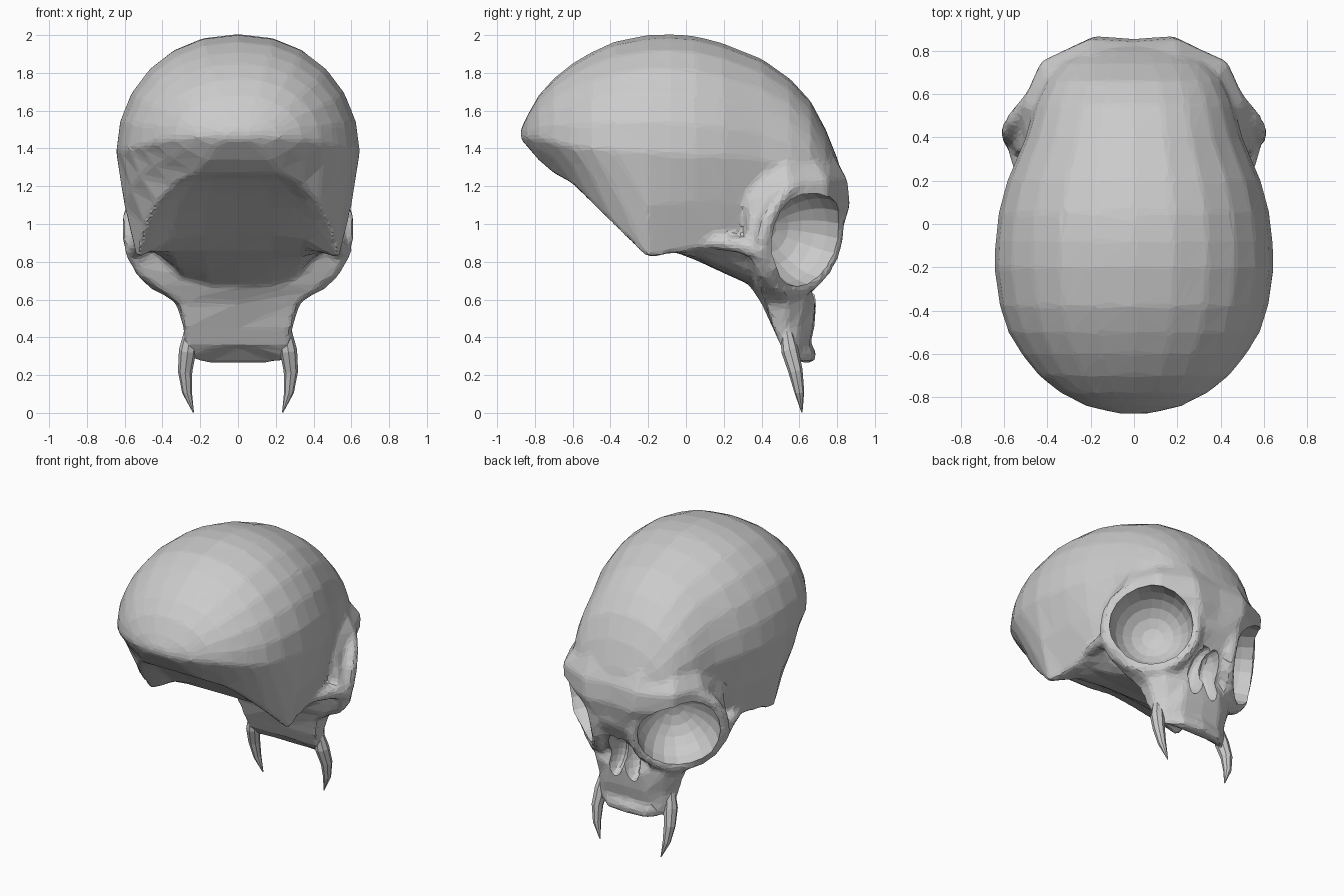
import bpy, bmesh, math
from mathutils import Vector, Matrix

if "Cube" in bpy.data.objects:
    bpy.data.objects.remove(bpy.data.objects["Cube"])


def loft(bm, rings):
    """Closed skin through equal-length rings of points."""
    vs = [[bm.verts.new(p) for p in r] for r in rings]
    n = len(rings[0])
    fs = []
    for a, b in zip(vs, vs[1:]):
        for i in range(n):
            j = (i + 1) % n
            fs.append(bm.faces.new((a[i], a[j], b[j], b[i])))
    fs.append(bm.faces.new(vs[0][::-1]))
    fs.append(bm.faces.new(vs[-1]))
    bmesh.ops.recalc_face_normals(bm, faces=fs)


def mirrored(half):
    """Half outline from midline to midline, completed across x = 0."""
    return half + [Vector((-p[0], p[1], p[2])) for p in half[-2:0:-1]]


def tube(bm, path, side, n=8):
    """Tapered tube along (x, y, z, radius) points."""
    pts = [Vector((side * p[0], p[1], p[2])) for p in path]
    rings = []
    for i, p in enumerate(pts):
        d = (pts[min(i + 1, len(pts) - 1)] - pts[max(i - 1, 0)]).normalized()
        u = d.cross(Vector((1, 0, 0.01))).normalized()
        v = d.cross(u)
        rings.append([p + path[i][3] * (u * math.cos(2 * math.pi * k / n) + v * math.sin(2 * math.pi * k / n))
                      for k in range(n)])
    loft(bm, rings)


def ellipsoid(bm, centre, basis, radii):
    m = Matrix.Translation(centre) @ basis.to_4x4() @ Matrix.Diagonal((*radii, 1))
    bmesh.ops.create_uvsphere(bm, u_segments=20, v_segments=12, radius=1, matrix=m)


def finish(bm, name):
    me = bpy.data.meshes.new(name)
    bm.to_mesh(me)
    bm.free()
    ob = bpy.data.objects.new(name, me)
    bpy.context.collection.objects.link(ob)
    return ob


def socket_frame(s):
    """Centre and axes (across, up, outward) of an eye socket."""
    c = Vector((s * 0.36, 0.60, 0.93))
    d = Vector((s * 0.67, 0.74, -0.2)).normalized()
    u = Vector((0, 0, 1)).cross(d).normalized()
    up = d.cross(u)
    return c, u, up, d


bm = bmesh.new()

# cranium: y, top z, widest z, half width, base half width, base side z, base middle z
stations = [
    (-0.875, 1.50, 1.47, .08, .05, 1.45, 1.45), (-0.84, 1.575, 1.46, .22, .12, 1.41, 1.41),
    (-0.78, 1.68, 1.45, .34, .17, 1.34, 1.34), (-0.7, 1.77, 1.43, .44, .22, 1.27, 1.27),
    (-0.6, 1.85, 1.41, .52, .34, 1.21, 1.24), (-0.5, 1.91, 1.40, .58, .43, 1.11, 1.18),
    (-0.38, 1.965, 1.39, .62, .49, .99, 1.09), (-0.2, 2.0, 1.38, .645, .535, .815, .95),
    (-0.08, 2.005, 1.37, .64, .51, .845, .86), (0.05, 1.995, 1.36, .625, .50, .87, .81),
    (0.2, 1.955, 1.36, .585, .48, .87, .74), (0.4, 1.875, 1.34, .50, .41, .85, .65),
    (0.55, 1.77, 1.3, .46, .36, .85, .68), (0.66, 1.65, 1.28, .41, .30, .85, .75),
    (0.74, 1.5, 1.25, .34, .2, .88, .84), (0.8, 1.35, 1.2, .25, .12, .92, .9),
    (0.83, 1.25, 1.15, .12, .08, .96, .96)]
rings = []
for y, T, W, w, wb, B, Bc in stations:
    half = []
    for k in range(7):
        a = k * math.pi / 12
        half.append(Vector((w * math.sin(a) ** .92, y, W + (T - W) * math.cos(a))))
    half += [Vector((w + (wb - w) * .4, y, W + (B - W) * .5)), Vector((wb, y, B)),
             Vector((wb * .86, y, B + (Bc - B) * .3)), Vector((wb * .68, y, B + (Bc - B) * .75)),
             Vector((wb * .35, y, B + (Bc - B) * .95)), Vector((0, y, Bc))]
    rings.append(mirrored(half))
loft(bm, rings)

# face: z, front y, then (x, y) of front corner, cheek front, cheek side, cheek back, and back y
levels = [
    (1.38, .77, .2, .77, .36, .66, .44, .52, .42, .4, .3),
    (1.23, .84, .2, .855, .43, .75, .52, .55, .49, .34, .3),
    (1.10, .855, .18, .868, .42, .75, .54, .5, .53, .33, .28),
    (0.92, .815, .1, .815, .36, .68, .58, .46, .56, .32, .28),
    (0.76, .73, .09, .72, .3, .65, .55, .47, .54, .37, .3),
    (0.67, .67, .1, .66, .29, .62, .46, .49, .44, .39, .34),
    (0.58, .69, .13, .685, .26, .63, .33, .54, .31, .42, .4),
    (0.45, .68, .15, .67, .25, .6, .29, .53, .28, .46, .46),
    (0.36, .66, .15, .65, .24, .6, .29, .55, .27, .5, .5),
    (0.31, .69, .15, .67, .22, .61, .28, .56, .26, .52, .51),
    (0.265, .68, .15, .66, .2, .61, .26, .57, .24, .54, .525)]
rings = []
for z, yf, x1, y1, x2, y2, x3, y3, x4, y4, yb in levels:
    zb = max(z, .36 - (.31 - z) * .2) if z < .36 else z  # arched palate
    rings.append(mirrored([Vector(p) for p in (
        (0, yf, z + .01), (x1, y1, z), (x2, y2, z), (x3, y3, z), (x4, y4, (z + zb) / 2), (0, yb, zb))]))
loft(bm, rings)

# eye socket rims and cheek arches
for s in (1, -1):
    c, u, up, d = socket_frame(s)
    grid = []
    for i in range(18):
        a = 2 * math.pi * i / 18
        radial = u * math.cos(a) + up * math.sin(a)
        mid = c + radial * .287
        grid.append([bm.verts.new(mid + .045 * (radial * math.cos(t) + d * math.sin(t)))
                     for t in [k * math.pi / 3 for k in range(6)]])
    fs = [bm.faces.new((grid[i][j], grid[(i + 1) % 18][j], grid[(i + 1) % 18][(j + 1) % 6], grid[i][(j + 1) % 6]))
          for i in range(18) for j in range(6)]
    bmesh.ops.recalc_face_normals(bm, faces=fs)
    tube(bm, [(.55, .42, .85, .055), (.52, .28, .89, .045), (.47, .08, .91, .035)], s)
skull = finish(bm, "skull")

# cutters: eye bowls, nasal opening with its central ridge, hollows beside the jaw
bm = bmesh.new()
for s in (1, -1):
    c, u, up, d = socket_frame(s)
    basis = Matrix((u, up, d)).transposed()
    ellipsoid(bm, c + d * .03, basis, (.267, .26, .27))
cutter = finish(bm, "socket_cutter")
noses = []
for s in (1, -1):
    bm = bmesh.new()
    ellipsoid(bm, Vector((s * .053, .735, .67)), Matrix.Rotation(-s * .15, 3, 'Y'), (.066, .15, .17))
    ellipsoid(bm, Vector((s * .335, .63, .49)), Matrix.Identity(3), (.07, .05, .12))
    noses.append(finish(bm, "nose_cutter"))

# fuse the bone, carve it, and reduce it to flat facets
m = skull.modifiers.new("fuse", 'REMESH')
m.mode = 'VOXEL'
m.voxel_size = 0.02
m = skull.modifiers.new("soften", 'SMOOTH')
m.factor = 0.5
m.iterations = 3
for tool in [cutter] + noses:
    tool.hide_render = True
    m = skull.modifiers.new("carve", 'BOOLEAN')
    m.operation = 'DIFFERENCE'
    m.solver = 'EXACT'
    m.object = tool
m = skull.modifiers.new("facet", 'DECIMATE')
m.ratio = 0.1
m.use_symmetry = True
m.symmetry_axis = 'X'
bpy.context.view_layer.update()
dg = bpy.context.evaluated_depsgraph_get()
result = bpy.data.meshes.new_from_object(skull.evaluated_get(dg))
skull.modifiers.clear()
skull.data = result
for p in result.polygons:
    p.use_smooth = False
for tool in [cutter] + noses:
    bpy.data.objects.remove(tool)

# fangs
for s, name in ((1, "right_fang"), (-1, "left_fang")):
    bm = bmesh.new()
    tube(bm, [(.25, .53, .45, .03), (.267, .55, .33, .046), (.28, .58, .22, .038),
              (.27, .6, .11, .026), (.236, .614, .002, .003)], s)
    finish(bm, name)
